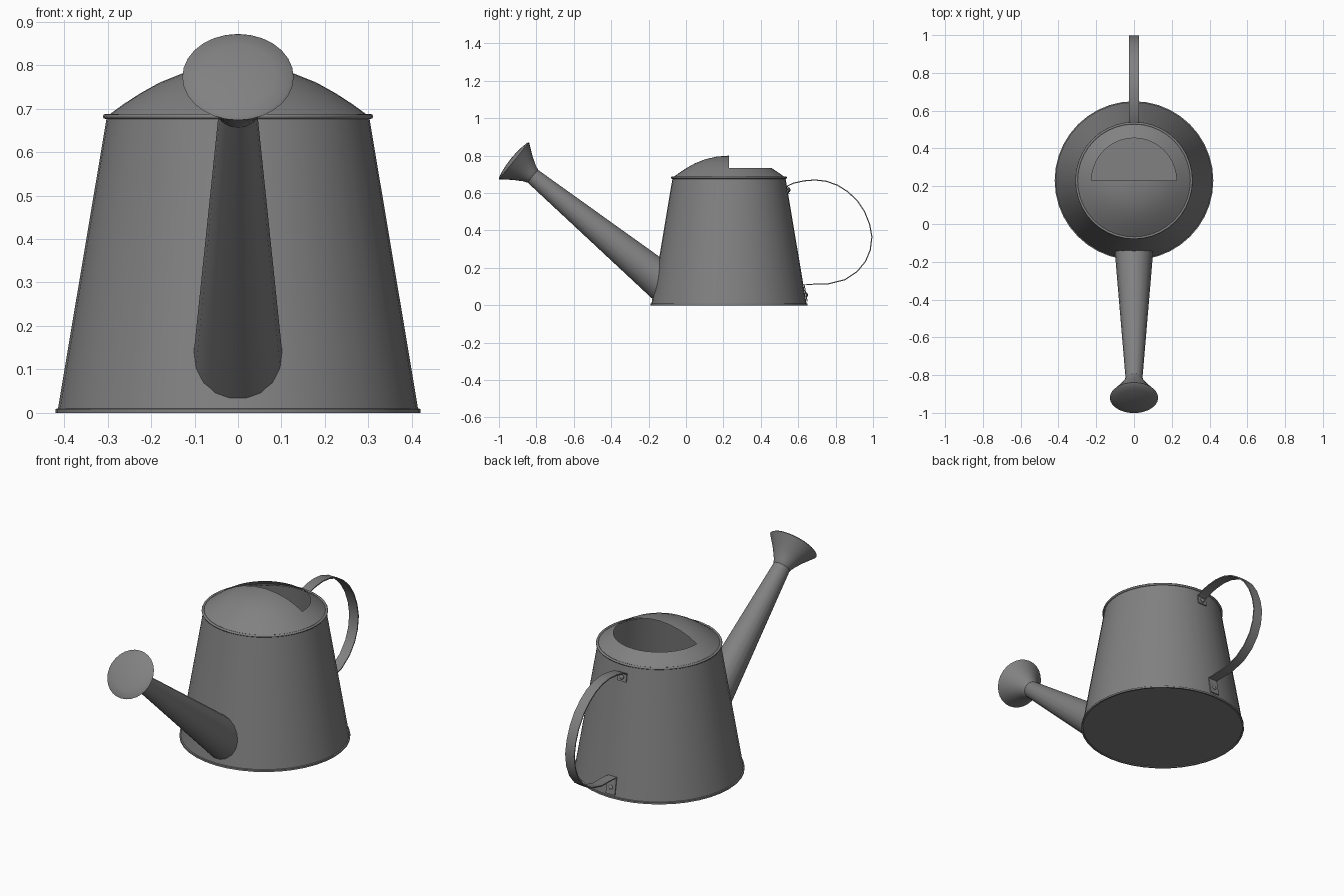
import bpy, bmesh, math
from mathutils import Vector, Matrix

if "Cube" in bpy.data.objects:
    bpy.data.objects.remove(bpy.data.objects["Cube"])

CY = 0.23                       # body axis in y
R0, R1, H = 0.415, 0.302, 0.68  # body cone

metal = bpy.data.materials.new("grey metal")
metal.diffuse_color = (0.22, 0.22, 0.22, 1)
metal.use_nodes = True
metal.node_tree.nodes["Principled BSDF"].inputs["Base Color"].default_value = metal.diffuse_color


def finish(name, bm, angle=35, recalc=True):
    bmesh.ops.remove_doubles(bm, verts=bm.verts, dist=1e-5)
    if recalc:
        bmesh.ops.recalc_face_normals(bm, faces=bm.faces)
    me = bpy.data.meshes.new(name)
    bm.to_mesh(me)
    bm.free()
    ob = bpy.data.objects.new(name, me)
    bpy.context.collection.objects.link(ob)
    me.materials.append(metal)
    bpy.ops.object.select_all(action='DESELECT')
    ob.select_set(True)
    bpy.context.view_layer.objects.active = ob
    bpy.ops.object.shade_smooth_by_angle(angle=math.radians(angle))
    return ob


def lathe(profile, n, mat, closed=False):
    """Revolve (radius, height) points around local z."""
    bm = bmesh.new()
    rings = []
    for r, z in profile:
        if r < 1e-6:
            rings.append([bm.verts.new(mat @ Vector((0, 0, z)))] * n)
        else:
            rings.append([bm.verts.new(mat @ Vector((r * math.cos(2 * math.pi * i / n),
                                                     r * math.sin(2 * math.pi * i / n), z)))
                          for i in range(n)])
    pairs = list(zip(rings, rings[1:]))
    if closed:
        pairs.append((rings[-1], rings[0]))
    for a, b in pairs:
        for i in range(n):
            j = (i + 1) % n
            vs = list(dict.fromkeys((a[i], a[j], b[j], b[i])))
            if len(vs) > 2:
                bm.faces.new(vs)
    return bm


def aim(pos, direction):
    q = Vector(direction).to_track_quat('Z', 'Y')
    return Matrix.Translation(pos) @ q.to_matrix().to_4x4()


def wall_y(z, side=1):
    return CY + side * (R0 + (R1 - R0) * z / H)


axis = Matrix.Translation((0, CY, 0))

# body with floor
finish("body", lathe([(0, 0.005), (R0, 0.005), (R1, H)], 40, axis))

# rolled rims
finish("base_rim", lathe([(0.411, 0), (0.42, 0), (0.42, 0.009), (0.412, 0.011)], 40, axis, True))
ring = [(0.304 + 0.007 * math.cos(a * math.pi / 4), 0.682 + 0.006 * math.sin(a * math.pi / 4))
        for a in range(8)]
finish("top_rim", lathe(ring, 40, axis, True), 60)

# domed hood with the rear half of its cap cut away
dome = [(0.302, 0.682), (0.265, 0.709), (0.225, 0.735), (0.18, 0.76),
        (0.13, 0.78), (0.065, 0.795), (0, 0.80)]
bm = lathe(dome, 40, axis)
bmesh.ops.recalc_face_normals(bm, faces=bm.faces)
for f in bm.faces:
    if f.normal.z < 0:
        f.normal_flip()
cut = [f for f in bm.faces
       if f.calc_center_median().y > CY and f.calc_center_median().z > 0.736]
bmesh.ops.delete(bm, geom=cut, context='FACES')
finish("hood", bm, 35, False)

# spout: tapered tube whose lower end is trimmed to the body wall
tip = Vector((0, -0.825, 0.695))
base = Vector((0, -0.165, 0.155))
d = (tip - base).normalized()
up = d.cross(Vector((1, 0, 0)))
bm = bmesh.new()
N = 18
low, high = [], []
for i in range(N):
    a = 2 * math.pi * i / N
    o = Vector((math.cos(a), 0, 0)) + up * math.sin(a)
    p, q = tip + o * 0.044, base + o * 0.1
    lo, hi = 0.0, 1.6
    for _ in range(30):
        t = (lo + hi) / 2
        v = p.lerp(q, t)
        if math.hypot(v.x, v.y - CY) < R0 + (R1 - R0) * v.z / H:
            hi = t
        else:
            lo = t
    low.append(bm.verts.new(p.lerp(q, lo)))
    high.append(bm.verts.new(p))
for i in range(N):
    j = (i + 1) % N
    bm.faces.new((low[i], low[j], high[j], high[i]))
finish("spout", bm)

# sprinkler rose
face_c = Vector((0, -0.92, 0.7725))
rd = (face_c - tip).normalized()
L = (face_c - tip).length
rose = [(0.04, -0.012), (0.047, -0.004), (0.052, 0.012), (0.082, L * 0.5),
        (0.124, L - 0.005), (0.128, L), (0.122, L + 0.005),
        (0.085, L + 0.013), (0.045, L + 0.018), (0, L + 0.02)]
finish("sprinkler_rose", lathe(rose, 28, aim(tip, rd)))

# strap handle, with both ends folded down against the wall
path = [(wall_y(0.595) + 0.004, 0.595), (wall_y(0.638) + 0.004, 0.638), (0.575, 0.653),
        (0.63, 0.665), (0.69, 0.67), (0.75, 0.663), (0.81, 0.642), (0.865, 0.607),
        (0.915, 0.56), (0.955, 0.5), (0.982, 0.432), (0.994, 0.365), (0.985, 0.295),
        (0.96, 0.235), (0.915, 0.18), (0.85, 0.137), (0.76, 0.114), (0.69, 0.113),
        (wall_y(0.11) + 0.005, 0.11), (wall_y(0.02) + 0.006, 0.02)]
pts = [Vector((0, y, z)) for y, z in path]
bm = bmesh.new()
prev = None
W, T = 0.027, 0.003
for i, p in enumerate(pts):
    t = (pts[min(i + 1, len(pts) - 1)] - pts[max(i - 1, 0)]).normalized()
    nrm = Vector((0, -t.z, t.y)) * T
    sec = [bm.verts.new(p + Vector((x, 0, 0)) + nrm * s)
           for x, s in ((-W, -1), (W, -1), (W, 1), (-W, 1))]
    if prev:
        for k in range(4):
            m = (k + 1) % 4
            bm.faces.new((prev[k], prev[m], sec[m], sec[k]))
    else:
        bm.faces.new(sec)
    prev = sec
bm.faces.new(prev)
finish("handle", bm, 40)

# rivets holding the handle ends
slope = Vector((0, H, R0 - R1))
for name, z in (("upper_rivet", 0.617), ("lower_rivet", 0.055)):
    finish(name, lathe([(0.012, 0), (0.012, 0.007), (0.007, 0.011), (0, 0.012)], 12,
                       aim((0, wall_y(z) + 0.004, z), slope)))
